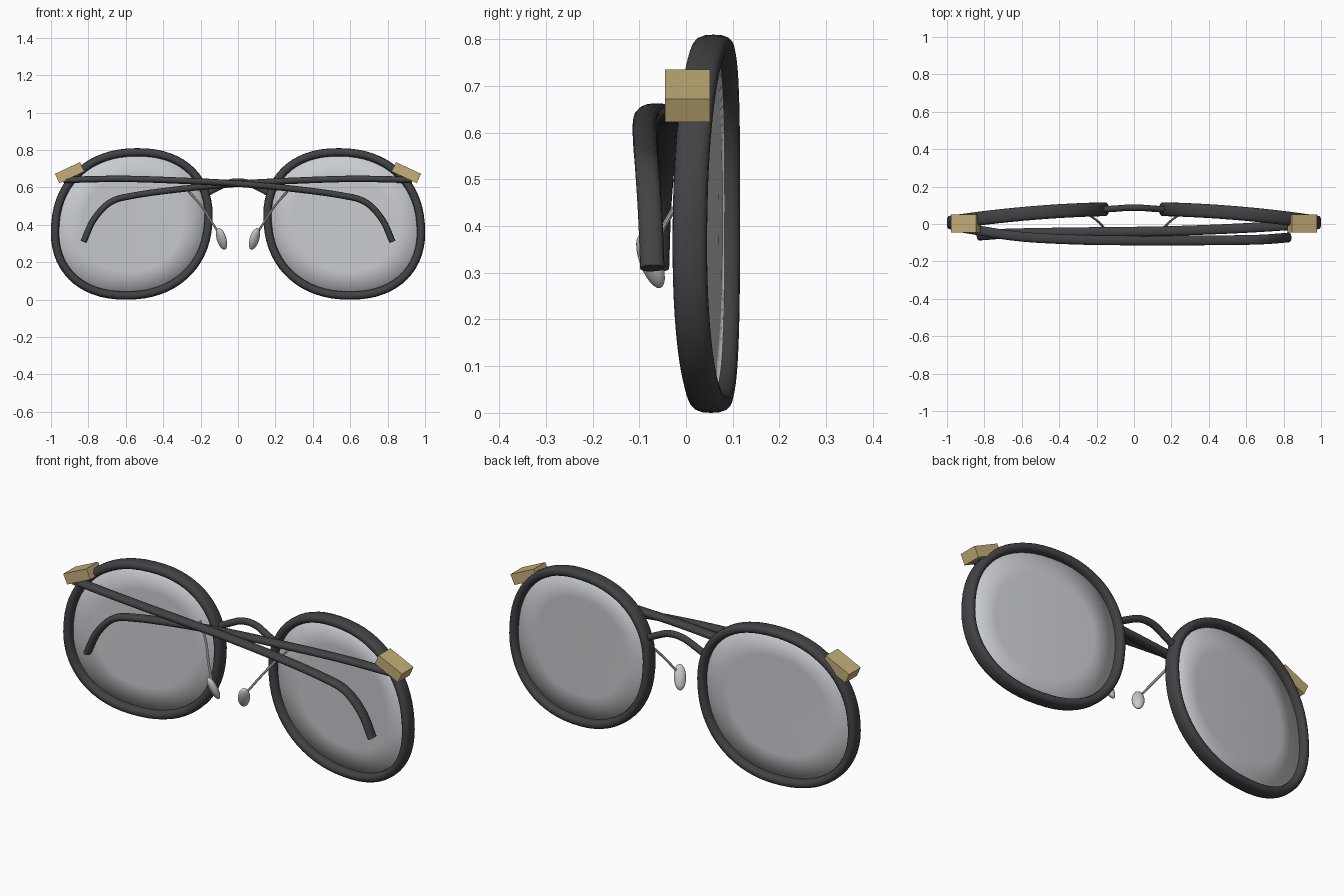
import bpy, bmesh, math
from mathutils import Vector, Matrix

if "Cube" in bpy.data.objects:
    bpy.data.objects.remove(bpy.data.objects["Cube"])


def material(name, rgb):
    m = bpy.data.materials.new(name)
    m.diffuse_color = (*rgb, 1)
    m.use_nodes = True
    m.node_tree.nodes["Principled BSDF"].inputs["Base Color"].default_value = m.diffuse_color
    return m


DARK = material("dark_frame", (0.055, 0.055, 0.06))
TAN = material("tan_hinge", (0.56, 0.43, 0.19))
LENS = material("lens_grey", (0.58, 0.60, 0.63))


def finish(bm, name, mat=None, smooth=True):
    bmesh.ops.recalc_face_normals(bm, faces=bm.faces)
    me = bpy.data.meshes.new(name)
    bm.to_mesh(me)
    bm.free()
    ob = bpy.data.objects.new(name, me)
    bpy.context.collection.objects.link(ob)
    if mat:
        me.materials.append(mat)
    if smooth:
        bpy.ops.object.select_all(action='DESELECT')
        ob.select_set(True)
        bpy.context.view_layer.objects.active = ob
        bpy.ops.object.shade_smooth_by_angle(angle=math.radians(40))
    return ob


def spow(v, e):
    return math.copysign(abs(v) ** e, v)


def spline(pts, steps=8):
    # Catmull-Rom through a few points
    p = [Vector(q) for q in pts]
    p = [2 * p[0] - p[1]] + p + [2 * p[-1] - p[-2]]
    out = []
    for i in range(1, len(p) - 2):
        a, b, c, d = p[i - 1:i + 3]
        for k in range(steps):
            t = k / steps
            out.append(0.5 * (2 * b + (c - a) * t + (2 * a - 5 * b + 4 * c - d) * t * t
                              + (3 * b - a - 3 * c + d) * t ** 3))
    return out + [p[-2]]


def sweep(name, path, w, d, closed=False, e=1.0, sides=16, mat=DARK):
    # w = half width in the front plane, d = half depth along y
    bm = bmesh.new()
    n, rings = len(path), []
    for i, p in enumerate(path):
        a = path[i - 1] if (closed or i) else p
        b = path[(i + 1) % n] if (closed or i < n - 1) else p
        t = (b - a).normalized()
        nor = t.cross(Vector((0, 1, 0))).normalized()
        dep = nor.cross(t)
        ring = []
        for k in range(sides):
            u = 2 * math.pi * k / sides
            ring.append(bm.verts.new(p + nor * w * spow(math.cos(u), e) + dep * d * spow(math.sin(u), e)))
        rings.append(ring)
    for i in range(n if closed else n - 1):
        r, s = rings[i], rings[(i + 1) % n]
        for k in range(sides):
            bm.faces.new((r[k], r[k - 1], s[k - 1], s[k]))
    if not closed:
        bm.faces.new(rings[0])
        bm.faces.new(rings[-1])
    return finish(bm, name, mat)


def arch(x):
    # wrap of the front across the face
    return 0.081 - 0.076 * x * x


def outline(side, k=1.0, n=64):
    pts = []
    for i in range(n):
        u = 2 * math.pi * i / n
        s = spow(math.sin(u), 0.9)
        x = 0.568 + k * (0.409 * spow(math.cos(u), 0.9) - 0.03 * s)
        pts.append(Vector((side * x, arch(x), 0.405 + k * 0.383 * s)))
    return pts


for side, tag in ((-1, "left"), (1, "right")):
    # rim
    sweep(tag + "_rim", outline(side), 0.022, 0.037, closed=True, e=0.75)

    # lens
    bm = bmesh.new()
    centre = bm.verts.new((side * 0.568, arch(0.568), 0.405))
    rings = [[bm.verts.new(p) for p in outline(side, k)] for k in (0.33, 0.66, 1.0)]
    for k in range(64):
        bm.faces.new((centre, rings[0][k - 1], rings[0][k]))
        for r, s in zip(rings, rings[1:]):
            bm.faces.new((r[k - 1], r[k], s[k], s[k - 1]))
    lens = finish(bm, tag + "_lens", LENS)
    sol = lens.modifiers.new("thickness", 'SOLIDIFY')
    sol.thickness, sol.offset = 0.008, 0

    # hinge block
    bm = bmesh.new()
    bmesh.ops.create_cube(bm, size=1, matrix=Matrix.Translation((side * 0.90, 0.003, 0.679))
                          @ Matrix.Rotation(side * math.radians(25), 4, 'Y')
                          @ Matrix.Diagonal((0.148, 0.096, 0.055, 1)))
    finish(bm, tag + "_hinge_block", TAN, smooth=False)

    # nose pad and its wire
    bm = bmesh.new()
    axis = Vector((side * 0.28, -0.36, 1)).normalized()
    bmesh.ops.create_uvsphere(bm, u_segments=20, v_segments=12, radius=1,
                              matrix=Matrix.Translation((side * 0.088, -0.076, 0.325))
                              @ axis.to_track_quat('Z', 'Y').to_matrix().to_4x4()
                              @ Matrix.Diagonal((0.029, 0.02, 0.063, 1)))
    finish(bm, tag + "_nose_pad")
    wire = [(0.262, 0.06, 0.577), (0.20, 0.02, 0.505), (0.15, -0.03, 0.43), (0.105, -0.068, 0.36)]
    sweep(tag + "_pad_wire", spline([(side * x, y, z) for x, y, z in wire]),
          0.006, 0.006, sides=8, mat=None)

# bridge
half = [(0.165, 0.078, 0.57), (0.10, 0.082, 0.603), (0.05, 0.086, 0.625)]
sweep("bridge", spline([(-x, y, z) for x, y, z in half] + [(0, 0.087, 0.632)] + half[::-1]), 0.017, 0.017)

# folded temples: the left one lies over the right one
xz = [(-0.93, 0.640), (-0.62, 0.646), (-0.30, 0.636), (0, 0.620), (0.30, 0.592),
      (0.55, 0.558), (0.68, 0.522), (0.77, 0.43), (0.826, 0.31)]
depths = {"left": (-0.018, -0.066, -0.084, -0.088, -0.088, -0.086, -0.083, -0.077, -0.072),
          "right": (0.0, -0.02, -0.034, -0.041, -0.044, -0.048, -0.051, -0.058, -0.062)}
for tag, ys in depths.items():
    s = 1 if tag == "left" else -1
    sweep(tag + "_temple", spline([(s * x, y, z) for (x, z), y in zip(xz, ys)]), 0.017, 0.026, e=0.85)
